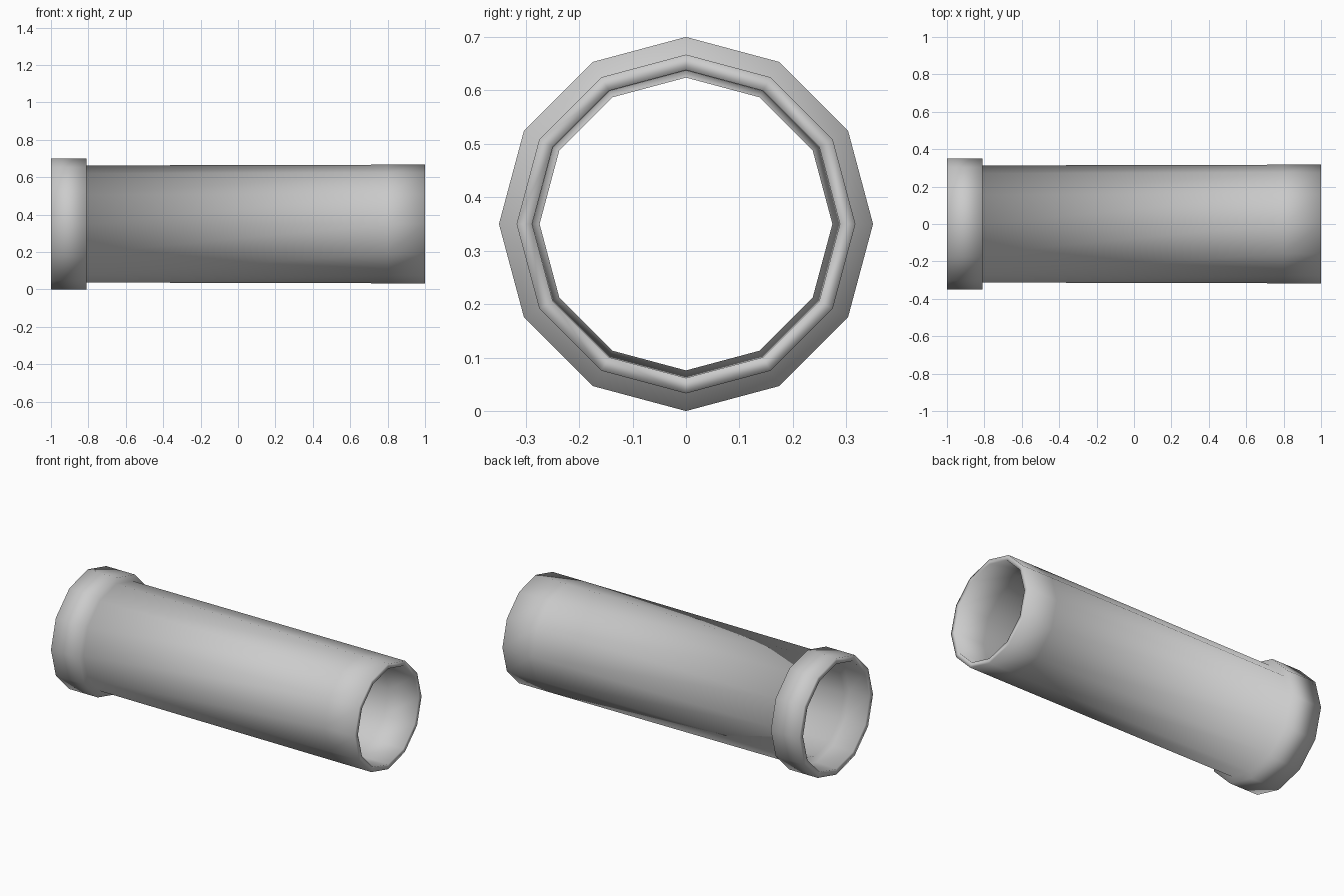
import bpy, bmesh, math

if "Cube" in bpy.data.objects:
    bpy.data.objects.remove(bpy.data.objects["Cube"])

SIDES, CENTRE_Z = 12, 0.35

# closed wall profile as (x, radius): outside left to right, then back inside
profile = [
    (-1.00, 0.350), (-0.81, 0.350),                    # collar
    (-0.81, 0.313), (0.80, 0.317), (1.00, 0.317),      # outer barrel
    (1.00, 0.288), (0.80, 0.287), (-0.86, 0.274),      # bore
    (-0.87, 0.310), (-1.00, 0.316),                    # socket inside collar
]


def lathe_x(name, profile):
    bm = bmesh.new()
    rings = []
    for x, r in profile:
        rings.append([bm.verts.new((x, r * math.sin(a), CENTRE_Z + r * math.cos(a)))
                      for a in (2 * math.pi * i / SIDES for i in range(SIDES))])
    for k, a in enumerate(rings):
        b = rings[(k + 1) % len(rings)]
        for i in range(SIDES):
            j = (i + 1) % SIDES
            bm.faces.new((a[i], a[j], b[j], b[i]))
    bmesh.ops.recalc_face_normals(bm, faces=bm.faces)
    for f in bm.faces:
        f.smooth = True
    mesh = bpy.data.meshes.new(name)
    bm.to_mesh(mesh)
    bm.free()
    obj = bpy.data.objects.new(name, mesh)
    bpy.context.collection.objects.link(obj)
    return obj


# socketed pipe, one continuous smooth-shaded wall
lathe_x("pipe", profile)
